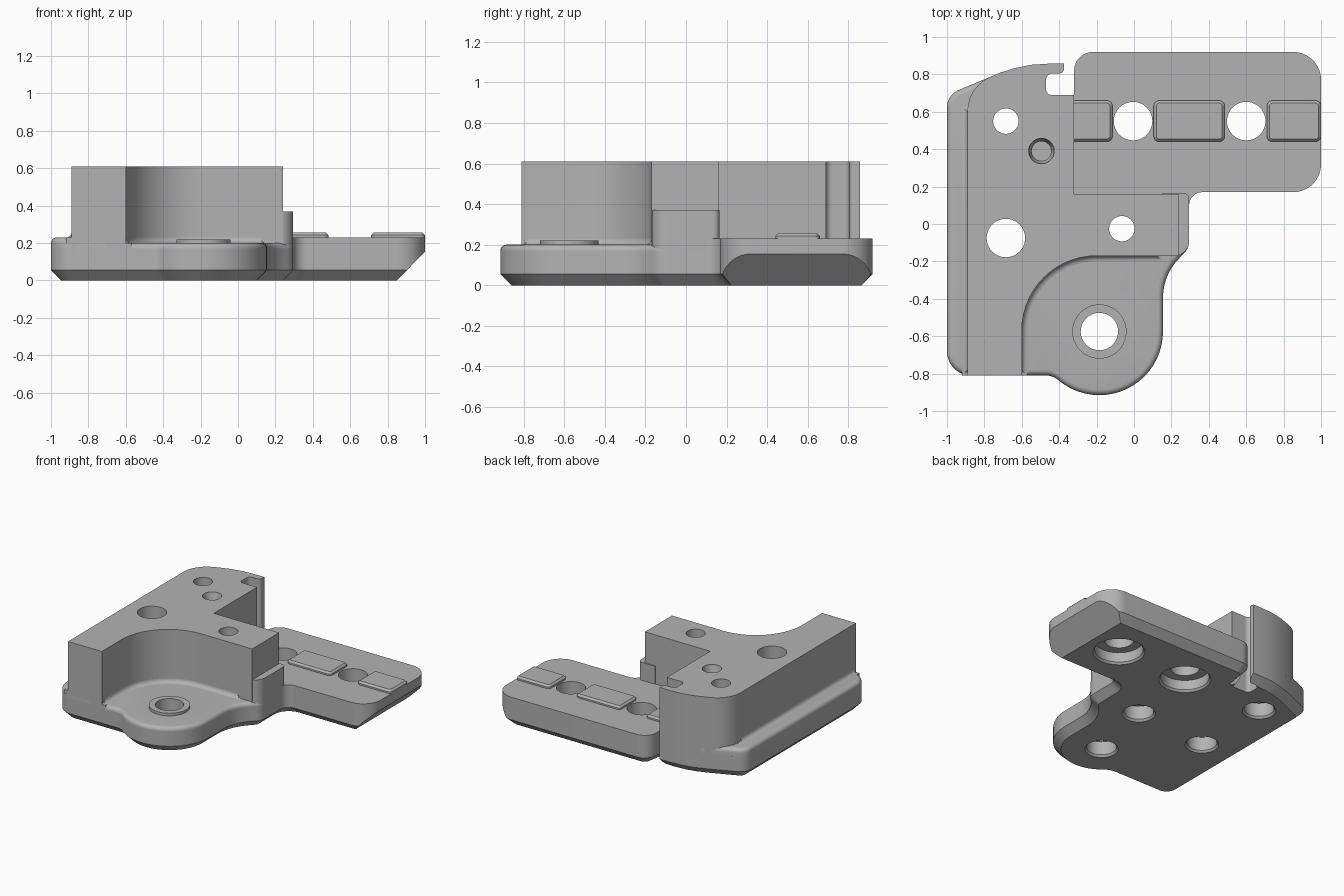
import bpy, bmesh
from math import sin, cos, tan, pi, radians
from mathutils import Vector

if "Cube" in bpy.data.objects:
    bpy.data.objects.remove(bpy.data.objects["Cube"])

grey = bpy.data.materials.new("plain_grey")
grey.use_nodes = True
grey.diffuse_color = (0.45, 0.45, 0.45, 1)
grey.node_tree.nodes["Principled BSDF"].inputs["Base Color"].default_value = (0.45, 0.45, 0.45, 1)


def outline(corners):
    """Counter-clockwise polygon from (x, y[, radius]) corners, rounded by arcs."""
    pts, n = [], len(corners)
    for i, c in enumerate(corners):
        p = Vector(c[:2])
        r = c[2] if len(c) > 2 else 0
        if not r:
            pts.append(p)
            continue
        a = (Vector(corners[i - 1][:2]) - p).normalized()
        b = (Vector(corners[(i + 1) % n][:2]) - p).normalized()
        half = a.angle(b) / 2
        mid = p + (a + b).normalized() * (r / sin(half))
        start = p + a * (r / tan(half)) - mid
        turn = (pi - 2 * half) * (1 if a.cross(b) < 0 else -1)
        steps = max(3, int(abs(turn) / radians(6)))
        for k in range(steps + 1):
            t = turn * k / steps
            pts.append(mid + Vector((start.x * cos(t) - start.y * sin(t),
                                     start.x * sin(t) + start.y * cos(t))))
    return pts


def inset(pts, d):
    out = []
    for i, p in enumerate(pts):
        e1 = (p - pts[i - 1]).normalized()
        e2 = (pts[(i + 1) % len(pts)] - p).normalized()
        n1, n2 = Vector((-e1.y, e1.x)), Vector((-e2.y, e2.x))
        out.append(p + (n1 + n2) * (d / max(0.3, 1 + n1.dot(n2))))
    return out


def skin(bm, rings):
    """Closed solid through a stack of matching rings."""
    rows = [[bm.verts.new(v) for v in ring] for ring in rings]
    n = len(rows[0])
    bm.faces.new(rows[0][::-1])
    bm.faces.new(rows[-1])
    for lo, hi in zip(rows, rows[1:]):
        for i in range(n):
            j = (i + 1) % n
            bm.faces.new((lo[i], lo[j], hi[j], hi[i]))


def finish(bm, name):
    bmesh.ops.recalc_face_normals(bm, faces=bm.faces[:])
    mesh = bpy.data.meshes.new(name)
    bm.to_mesh(mesh)
    bm.free()
    mesh.materials.append(grey)
    ob = bpy.data.objects.new(name, mesh)
    bpy.context.collection.objects.link(ob)
    return ob


def loft(name, corners, layers, cut_plane=None):
    """Layers are (inset, z) pairs from bottom to top."""
    bm, pts = bmesh.new(), outline(corners)
    skin(bm, [[(p.x, p.y, z) for p in inset(pts, d)] for d, z in layers])
    if cut_plane:
        res = bmesh.ops.bisect_plane(bm, geom=bm.verts[:] + bm.edges[:] + bm.faces[:],
                                     plane_co=cut_plane[0], plane_no=cut_plane[1], clear_outer=True)
        edges = [e for e in res["geom_cut"] if isinstance(e, bmesh.types.BMEdge)]
        bmesh.ops.holes_fill(bm, edges=edges, sides=0)
    return finish(bm, name)


def lathe(bm, x, y, profile, n=40):
    skin(bm, [[(x + r * cos(2 * pi * i / n), y + r * sin(2 * pi * i / n), z) for i in range(n)]
              for r, z in profile])


def rounded_top(z0, z1, r):
    return [(0, z0)] + [(r * (1 - cos(t)), z1 - r + r * sin(t))
                        for t in (radians(18 * k) for k in range(6))]


def cove(z, r):
    return [(-r, z - r)] + [(-r * (1 - sin(t)), z + r * (1 - cos(t)))
                            for t in (radians(18 * k) for k in range(6))]


# Shared outline runs
lobe = [(-0.434, -0.81, 0.1), (-0.309, -0.915, 0.34), (0.155, -0.915, 0.34),
        (0.155, -0.27, 0.3), (0.295, -0.13, 0.1)]
arm = [(0.295, 0.17, 0.07), (1, 0.17, 0.15), (1, 0.92, 0.15), (-0.32, 0.92, 0.1)]
crown = [(-0.36, 0.857), (-0.6, 0.857, 0.7)]

# Chamfered base with a sloped arm end
parts = [loft("base_plate",
              [(-1, -0.81, 0.13)] + lobe + arm + [(-0.32, 0.8)] + crown + [(-1, 0.69, 0.1)],
              [(0.055, 0), (0, 0.055), (0, 0.17)],
              ((0.85, 0, 0), (0.155, 0, -0.15)))]

# Upper surfaces of the base
parts += [
    loft("lobe_top", [(-0.7, -0.81)] + lobe + [(0.295, 0), (-0.7, 0)], rounded_top(0.16, 0.2, 0.03)),
    loft("side_ledge", [(-1, -0.81, 0.13), (-0.7, -0.81), (-0.7, 0.815), (-1, 0.69, 0.1)],
         rounded_top(0.16, 0.23, 0.03)),
    loft("arm_top", [(-0.32, 0.1), (0.295, 0.1)] + arm, [(0, 0.165), (0, 0.23)]),
]

# Tall block, its low step and the coves at its foot
parts += [
    loft("tall_block",
         [(-0.89, -0.81), (-0.6, -0.81), (-0.6, -0.17, 0.4), (0.24, -0.17), (0.24, 0.16),
          (-0.32, 0.16), (-0.32, 0.857), (-0.6, 0.857, 0.7), (-0.89, 0.736, 0.2)],
         [(0, 0.1), (0, 0.61)]),
    loft("block_step", [(0.15, -0.17), (0.295, -0.17, 0.08), (0.295, 0.165, 0.03), (0.15, 0.165)],
         [(0, 0.12), (0, 0.37)]),
    loft("lobe_cove", [(-0.8, -0.78), (-0.6, -0.78), (-0.6, -0.17, 0.4), (0.12, -0.17),
                       (0.12, 0), (-0.8, 0)], cove(0.2, 0.03)),
    loft("ledge_cove", [(-0.89, -0.78), (-0.7, -0.78), (-0.7, 0.6), (-0.89, 0.6)], cove(0.23, 0.03)),
]

# Raised pads along the arm
for name, x0, x1 in (("inner", -0.35, -0.115), ("middle", 0.105, 0.485), ("outer", 0.71, 1.0)):
    rect = [(x0, 0.44, 0.03), (x1, 0.44, 0.03), (x1, 0.66, 0.03), (x0, 0.66, 0.03)]
    parts.append(loft(name + "_arm_pad", rect, [(0, 0.21), (0, 0.242), (0.014, 0.256)]))

# Ring boss on the lobe
bm = bmesh.new()
lathe(bm, -0.185, -0.575, [(0.145, 0.18), (0.145, 0.22)])
parts.append(finish(bm, "lobe_boss"))

# Holes and hook slot, cut from every part
bm = bmesh.new()
for x, y, r in ((-0.685, 0.55, 0.068), (-0.685, -0.075, 0.103),
                (-0.065, -0.025, 0.068), (-0.185, -0.575, 0.1)):
    lathe(bm, x, y, [(0.135, -0.02), (0.105, 0.015), (0.105, 0.12), (r, 0.121), (r, 0.7)])
for x in (-0.005, 0.6):
    lathe(bm, x, 0.55, [(0.2, -0.02), (0.17, 0.015), (0.17, 0.09), (0.103, 0.091), (0.103, 0.7)])
lathe(bm, -0.495, 0.39, [(0.052, 0.3), (0.052, 0.57), (0.068, 0.6), (0.068, 0.7)])
slot = outline([(-0.47, 0.69, 0.03), (-0.32, 0.69), (-0.32, 0.95), (-0.375, 0.95),
                (-0.375, 0.805, 0.024), (-0.47, 0.805, 0.035)])
skin(bm, [[(p.x, p.y, z) for p in slot] for z in (-0.1, 0.7)])
cutter = finish(bm, "hole_cutter")
cutter.hide_render = True

for ob in parts:
    mod = ob.modifiers.new("holes", "BOOLEAN")
    mod.operation, mod.solver, mod.object = "DIFFERENCE", "EXACT", cutter
    bpy.ops.object.select_all(action="DESELECT")
    ob.select_set(True)
    bpy.context.view_layer.objects.active = ob
    bpy.ops.object.modifier_apply(modifier=mod.name)
    bpy.ops.object.shade_smooth_by_angle(angle=radians(30))
bpy.data.objects.remove(cutter)
